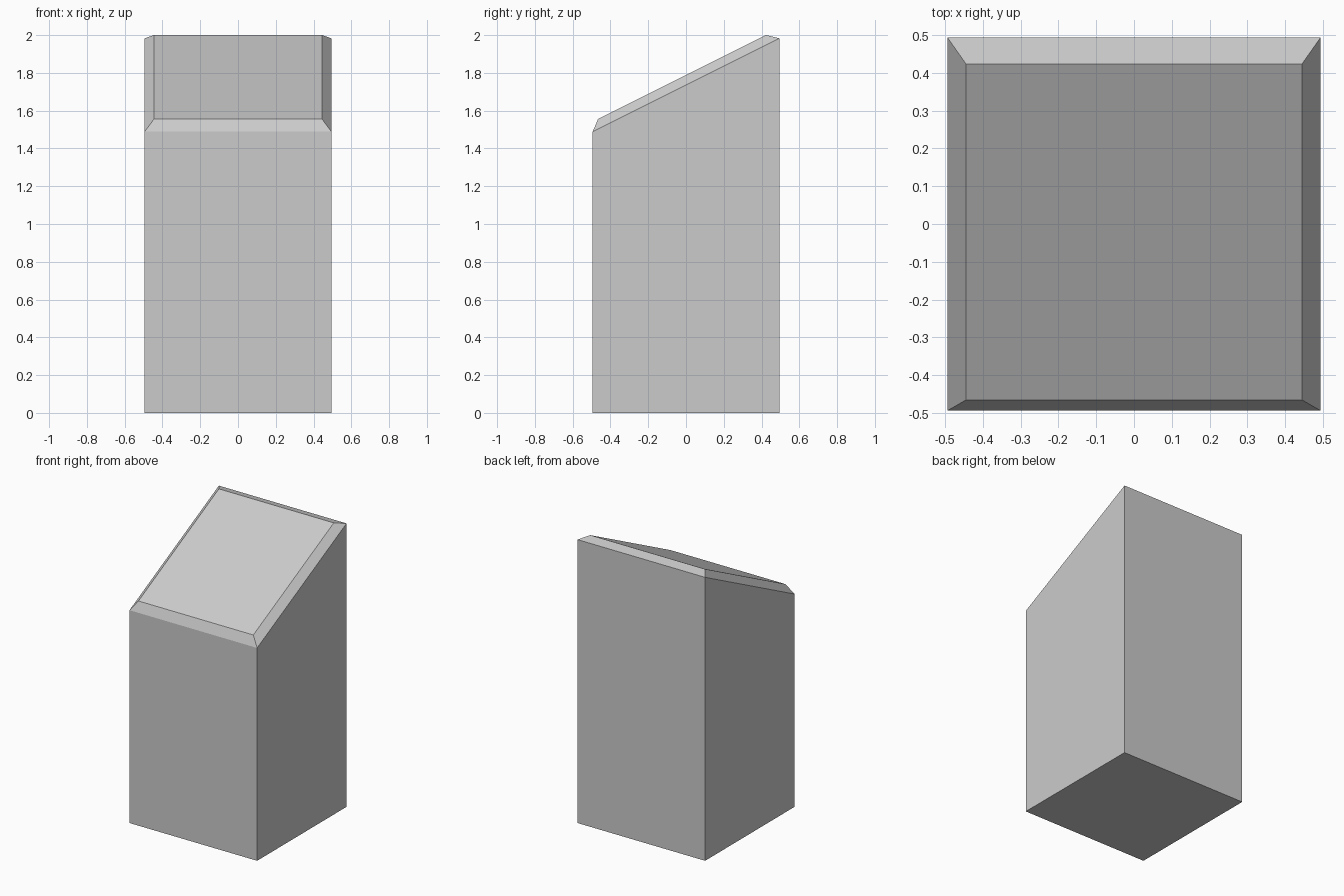
import bpy, bmesh
from mathutils import Vector

if "Cube" in bpy.data.objects:
    bpy.data.objects.remove(bpy.data.objects["Cube"])

HALF = 0.494               # half the width and depth
Z_FRONT, Z_BACK = 1.489, 1.983
CAP_RISE, CAP_SCALE = 0.047, 0.9

bm = bmesh.new()

# Square post with a sloping top
bmesh.ops.create_cube(bm, size=2 * HALF)
for v in bm.verts:
    if v.co.z < 0:
        v.co.z = 0
    else:
        v.co.z = Z_FRONT if v.co.y < 0 else Z_BACK
bm.normal_update()

# Chamfered cap: raise the sloping face along its normal and shrink it
top = max(bm.faces, key=lambda f: f.normal.z)
normal, centre = top.normal.copy(), top.calc_center_median()
cap = bmesh.ops.extrude_discrete_faces(bm, faces=[top])["faces"][0]
for v in cap.verts:
    v.co = centre + (v.co - centre) * CAP_SCALE + normal * CAP_RISE

bmesh.ops.recalc_face_normals(bm, faces=bm.faces)
mesh = bpy.data.meshes.new("slanted_post")
bm.to_mesh(mesh)
bm.free()
post = bpy.data.objects.new("slanted_post", mesh)
bpy.context.collection.objects.link(post)
